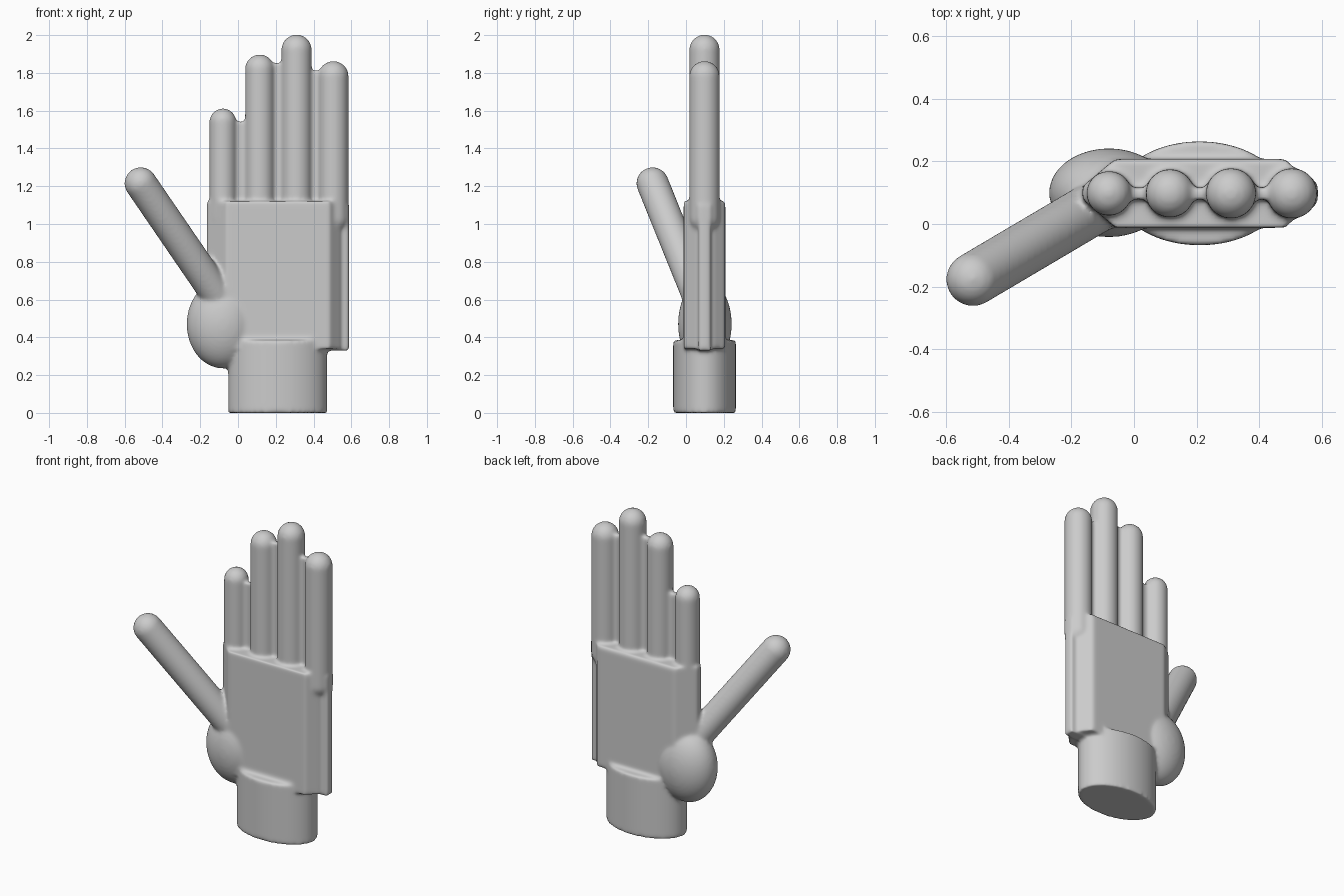
import bpy, bmesh, math
from mathutils import Vector, Matrix

cube = bpy.data.objects.get("Cube")
if cube:
    bpy.data.objects.remove(cube, do_unlink=True)

skin = bpy.data.materials.new("plain grey")
skin.use_nodes = True
GREY = (0.6, 0.6, 0.6, 1)
skin.diffuse_color = GREY
skin.node_tree.nodes["Principled BSDF"].inputs["Base Color"].default_value = GREY

MID_Y = 0.098
bm = bmesh.new()


def capsule(start, end, radius):
    """Round-ended rod: a sphere whose upper half is moved to the far end."""
    start, end = Vector(start), Vector(end)
    axis = end - start
    ball = bmesh.ops.create_uvsphere(bm, u_segments=32, v_segments=17, radius=radius)
    turn = Vector((0, 0, 1)).rotation_difference(axis)
    for v in ball["verts"]:
        top = v.co.z > 0
        v.co = turn @ v.co + (end if top else start)


def prism(outline, z_low, z_high):
    """Upright solid from a flat outline."""
    low = [bm.verts.new((x, y, z_low)) for x, y in outline]
    face = bm.faces.new(low)
    up = bmesh.ops.extrude_face_region(bm, geom=[face])["geom"]
    for v in up:
        if isinstance(v, bmesh.types.BMVert):
            v.co.z = z_high


def block(x0, x1, half, z0, z1):
    y0, y1 = MID_Y - half, MID_Y + half
    prism([(x0, y0), (x1, y0), (x1, y1), (x0, y1)], z0, z1)


def ellipse(cx, cy, rx, ry, count=64):
    return [(cx + rx * math.cos(math.tau * i / count),
             cy + ry * math.sin(math.tau * i / count)) for i in range(count)]


# Fingers: centre x, radius, tip height
fingers = [(-0.08, 0.072, 1.612), (0.115, 0.078, 1.898),
           (0.31, 0.081, 2.003), (0.505, 0.081, 1.863)]
for x, r, tip in fingers:
    capsule((x, MID_Y, 1.03), (x, MID_Y, tip - r), r)

# Thin webs between neighbouring fingers
for (a, _, _), (b, _, _), top in zip(fingers, fingers[1:], (1.54, 1.85, 1.81)):
    block(a, b, 0.018, 1.0, top)

# Palm with slanted side edges
prism([(-0.165, 0.08), (-0.06, -0.012), (0.485, -0.012), (0.54, 0.05),
       (0.54, 0.145), (0.485, 0.208), (-0.06, 0.208), (-0.165, 0.12)], 0.34, 1.12)

# Ridge along the outer edge of the palm
block(0.45, 0.588, 0.032, 0.33, 1.1)

# Wrist
prism(ellipse(0.21, MID_Y, 0.262, 0.166), 0, 0.385)

# Ball of the thumb
shape = Matrix.Translation((-0.08, 0.1, 0.47)) @ Matrix.Diagonal((0.192, 0.142, 0.235, 1))
bmesh.ops.create_uvsphere(bm, u_segments=40, v_segments=24, radius=1, matrix=shape)

# Thumb
capsule((-0.08, 0.08, 0.58), (-0.515, -0.177, 1.215), 0.086)

# One hand, fused and softened
bmesh.ops.recalc_face_normals(bm, faces=bm.faces)
mesh = bpy.data.meshes.new("hand")
bm.to_mesh(mesh)
bm.free()
mesh.materials.append(skin)
hand = bpy.data.objects.new("hand", mesh)
bpy.context.collection.objects.link(hand)

fuse = hand.modifiers.new("fuse", "REMESH")
fuse.mode = "VOXEL"
fuse.voxel_size = 0.01
fuse.use_smooth_shade = True
soften = hand.modifiers.new("soften", "SMOOTH")
soften.factor = 0.5
soften.iterations = 10

bpy.context.view_layer.objects.active = hand
hand.select_set(True)
for name in ("fuse", "soften"):
    bpy.ops.object.modifier_apply(modifier=name)
bpy.ops.object.shade_smooth()
